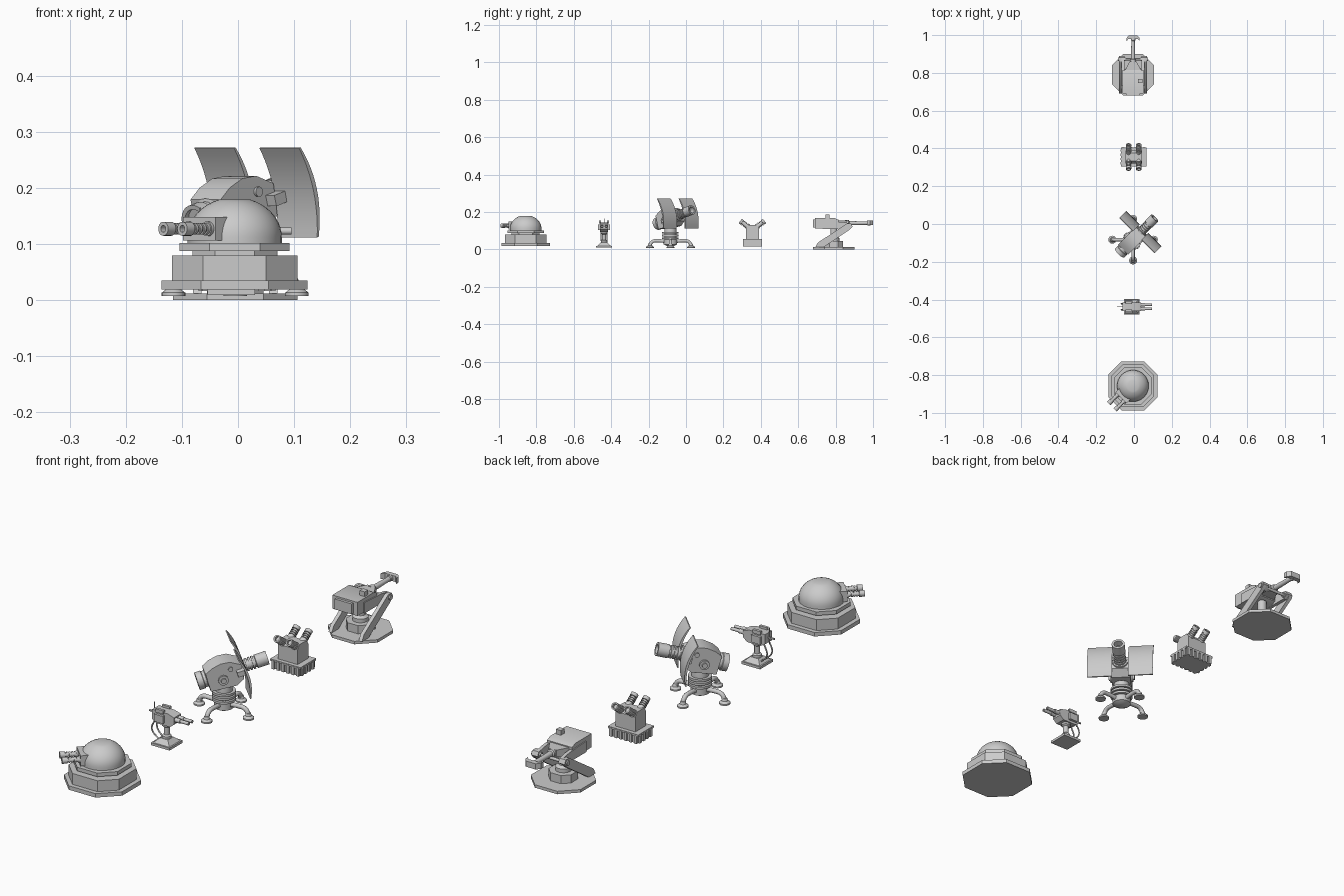
import bpy, bmesh, math
from mathutils import Matrix, Vector

cube = bpy.data.objects.get("Cube")
if cube:
    bpy.data.objects.remove(cube, do_unlink=True)

GREY = (0.6, 0.6, 0.6, 1)
mat = bpy.data.materials.new("plain grey")
mat.use_nodes = True
mat.diffuse_color = GREY
mat.node_tree.nodes["Principled BSDF"].inputs["Base Color"].default_value = GREY

T = Matrix.Translation
SIDE = Matrix(((0, 0, 1), (1, 0, 0), (0, 1, 0))).to_4x4()  # outline drawn in y-z, depth along x


def finish(name, bm, m):
    bmesh.ops.recalc_face_normals(bm, faces=bm.faces)
    me = bpy.data.meshes.new(name)
    bm.to_mesh(me)
    bm.free()
    me.transform(m)
    me.materials.append(mat)
    ob = bpy.data.objects.new(name, me)
    bpy.context.collection.objects.link(ob)
    return ob


def box(name, m, center, size):
    bm = bmesh.new()
    bmesh.ops.create_cube(bm, size=1)
    ob = finish(name, bm, m @ T(center) @ Matrix.Diagonal((*size, 1)))
    return ob


def extrude(name, m, outline, z0, z1, taper=1.0):
    bm = bmesh.new()
    low = [bm.verts.new((x, y, z0)) for x, y in outline]
    top = [bm.verts.new((x * taper, y * taper, z1)) for x, y in outline]
    bm.faces.new(low)
    bm.faces.new(top)
    for i in range(len(low)):
        j = (i + 1) % len(low)
        bm.faces.new((low[i], low[j], top[j], top[i]))
    return finish(name, bm, m)


def turned(name, m, profile, n=24):
    """Revolve (radius, height) steps about the local z axis."""
    bm = bmesh.new()
    rings = []
    for r, z in profile:
        rings.append([bm.verts.new((r * math.cos(a), r * math.sin(a), z))
                      for a in (math.tau * i / n for i in range(n))])
    bm.faces.new(rings[0])
    bm.faces.new(rings[-1])
    for a, b in zip(rings, rings[1:]):
        for i in range(n):
            j = (i + 1) % n
            bm.faces.new((a[i], a[j], b[j], b[i]))
    return finish(name, bm, m)


def aim(p, d):
    return T(p) @ Vector(d).to_track_quat('Z', 'Y').to_matrix().to_4x4()


def rod(name, m, p, q, r, n=16):
    d = Vector(q) - Vector(p)
    return turned(name, m @ aim(p, d), [(r, 0), (r, d.length)], n)


def pipe(name, m, pts, r):
    cu = bpy.data.curves.new(name, 'CURVE')
    cu.dimensions = '3D'
    cu.bevel_depth, cu.bevel_resolution, cu.resolution_u = r, 3, 6
    cu.use_fill_caps = True
    sp = cu.splines.new('BEZIER')
    sp.bezier_points.add(len(pts) - 1)
    for b, p in zip(sp.bezier_points, pts):
        b.co = m @ Vector(p)
        b.handle_left_type = b.handle_right_type = 'AUTO'
    cu.materials.append(mat)
    ob = bpy.data.objects.new(name, cu)
    bpy.context.collection.objects.link(ob)


def octagon(a, b):
    return [(a, -b), (a, b), (b, a), (-b, a), (-a, b), (-a, -b), (-b, -a), (b, -a)]


def ribs(r_in, r_out, z0, z1, count):
    step = (z1 - z0) / count
    out = []
    for i in range(count):
        z = z0 + i * step
        out += [(r_out, z), (r_out, z + step * .6), (r_in, z + step * .6), (r_in, z + step)]
    return out


# Domed turret with twin guns
M = T((-.006, -.857, 0))
extrude("dome_base_plate", M, octagon(.13, .06), .019, .035)
extrude("dome_base_block", M, octagon(.112, .056), .035, .079)
extrude("dome_neck", M, octagon(.075, .035), .079, .087)
extrude("dome_collar", M, octagon(.098, .045), .087, .102)
arc = [math.radians(a) for a in range(0, 71, 7)]
turned("dome_shell", M, [(.084, .1)] + [(.084 * math.cos(a), .112 + .071 * math.sin(a)) for a in arc], 32)
G = M @ T((0, 0, .127)) @ Matrix.Rotation(math.radians(-45), 4, 'Z')
box("gun_mantlet", G, (0, -.074, 0), (.082, .03, .042))
for s in (-1, 1):
    turned("dome_gun", G @ aim((s * .024, -.08, 0), (0, -1, 0)),
           [(.013, 0), (.013, .015)] + ribs(.008, .0105, .015, .055, 4) + [(.0125, .056), (.0125, .076), (.006, .076), (.006, .06)])

# Small sentry gun
M = T((-.012, -.438, 0))
box("sentry_base_plate", M, (0, 0, .014), (.084, .084, .01))
square = [(-.036, -.036), (.036, -.036), (.036, .036), (-.036, .036)]
extrude("sentry_base_cone", M, square, .019, .036, .5)
turned("sentry_column", M, [(.017, .034), (.017, .045), (.011, .05), (.011, .08), (.018, .085), (.018, .1)])
extrude("sentry_body", M @ T((0, 0, 0)) @ Matrix.Rotation(math.pi / 2, 4, 'X'),
        [(-.05, .105), (-.03, .093), (.03, .093), (.048, .108), (.048, .135), (.02, .144), (-.05, .144)], -.022, .022)
for s in (-1, 1):
    box("sentry_side_pod", M, (-.015, s * .026, .118), (.04, .012, .03))
    box("sentry_sight", M, (-.015, s * .021, .146), (.035, .011, .014))
    turned("sentry_barrel", M @ aim((.045, s * .011, .123), (1, 0, 0)),
           [(.009, 0), (.009, .025), (.0065, .026), (.0065, .062), (.003, .062), (.003, .05)], 16)
    pipe("sentry_cable", M, [(-.025, s * .012, .025), (-.055, s * .016, .06), (-.04, s * .016, .105)], .003)
rod("sentry_aerial", M, (-.055, 0, .1), (-.055, 0, .165), .0014, 8)
box("sentry_aerial_mount", M, (-.063, 0, .125), (.03, .005, .006))

# Four-legged cannon with curved shields
M = T((-.005, -.083, 0))
for i in range(4):
    L = M @ Matrix.Rotation(i * math.pi / 2, 4, 'Z')
    turned("leg_foot", L @ T((.11, 0, 0)), [(.021, .007), (.021, .013), (.012, .02), (.009, .03)])
    pipe("leg_arm", L, [(.015, 0, .04), (.065, 0, .046), (.098, 0, .041), (.11, 0, .02)], .009)
turned("leg_hub", M, [(.02, .018), (.036, .026), (.036, .052), (.028, .056)])
turned("pedestal_rings", M, ribs(.032, .044, .055, .1, 3) + [(.03, .118)], 28)
C = M @ T((0, 0, .165)) @ Matrix.Rotation(math.radians(-45), 4, 'Z') @ Matrix.Rotation(math.radians(16), 4, 'X')
extrude("cannon_body", C @ SIDE, [(-.068, -.04), (.03, -.05), (.062, -.032), (.068, .025), (.03, .05), (-.005, .055), (-.04, .048), (-.068, .034)], -.038, .038)
turned("cannon_breech", C @ aim((0, -.05, 0), (0, -1, 0)),
       [(.036, 0), (.036, .018), (.031, .02), (.031, .03), (.034, .032), (.034, .054), (.026, .054), (.026, .044)])
turned("cannon_barrel", C @ aim((0, .05, 0), (0, 1, 0)),
       [(.03, 0), (.03, .02)] + ribs(.02, .025, .022, .072, 4) + [(.026, .074), (.026, .118), (.017, .118), (.017, .09)])
outer = [(.061 + .019 * (1 - t * t), .011 + .083 * t) for t in [i / 6 - 1 for i in range(13)]]
inner = [(y - .004 - .005 * (1 - ((z - .011) / .083) ** 2), z) for y, z in reversed(outer)]
for s in (-1, 1):
    a, b = sorted((s * .032, s * .132))
    extrude("curved_shield", C @ SIDE, outer + inner, a, b)
    box("shield_bracket", C, (s * .045, .058, 0), (.03, .03, .02))
    rod("cannon_side_hub", C, (s * .036, -.012, -.01), (s * .046, -.012, -.01), .019, 20)
    rod("cannon_side_cap", C, (s * .046, -.012, -.01), (s * .052, -.012, -.01), .01)
    rod("cannon_side_bolt", C, (s * .036, .025, .022), (s * .043, .025, .022), .009)

# Four-barrelled box launcher
M = T((-.002, .355, 0))
box("launcher_base", M, (0, 0, .034), (.126, .09, .036))
box("launcher_base_lip", M, (0, 0, .05), (.136, .1, .008))
for s in (-1, 1):
    for i in range(6):
        box("base_rib", M, (-.055 + i * .022, s * .046, .033), (.012, .011, .034))
    for i in range(4):
        box("base_end_rib", M, (s * .063, -.034 + i * .0227, .033), (.011, .012, .034))
extrude("launcher_body", M @ SIDE, [(-.034, .052), (.034, .052), (.034, .114), (.022, .13), (-.022, .13), (-.034, .114)], -.044, .044)
for s in (-1, 1):
    for x in (-.027, .027):
        turned("launcher_barrel", M @ aim((x, s * .012, .112), (0, s * .8, .6)),
               [(.015, 0), (.015, .02)] + ribs(.01, .0145, .02, .052, 4) + [(.0145, .053), (.0145, .066), (.009, .066), (.009, .055)], 20)

# Folding-arm gun
M = T((-.005, .79, 0))
extrude("arm_base_plate", M, octagon(.111, .05), 0, .012)
extrude("arm_hub", M, octagon(.05, .023), .012, .045)
turned("arm_hub_post", M, [(.03, .045), (.03, .06), (.018, .068), (.018, .11)])
for s in (-1, 1):
    a, b = sorted((s * .06, s * .075))
    extrude("lower_arm", M @ SIDE, [(-.098, .012), (-.055, .012), (.085, .105), (.1, .122), (.092, .138), (.07, .138), (-.085, .036)], a, b)
    a, b = sorted((s * .046, s * .06))
    extrude("upper_arm", M @ SIDE, [(-.06, .108), (.08, .108), (.1, .122), (.092, .138), (.05, .146), (-.06, .152)], a, b)
    rod("elbow_pin", M, (s * .04, .082, .123), (s * .08, .082, .123), .01)
rod("elbow_axle", M, (-.05, .082, .123), (.05, .082, .123), .006)
extrude("arm_gun_body", M @ SIDE, [(-.1, .112), (.0, .108), (.025, .12), (.025, .158), (.005, .167), (-.1, .167)], -.056, .056)
box("arm_gun_back_frame", M, (0, -.105, .139), (.076, .012, .042))
box("arm_gun_sight", M, (.038, -.033, .176), (.022, .022, .02))
extrude("arm_gun_neck", M, [(-.045, .02), (.045, .02), (.018, .07), (-.018, .07)], .125, .154)
turned("arm_gun_barrel", M @ aim((0, .06, .14), (0, 1, 0)),
       [(.016, 0), (.016, .02), (.011, .024), (.009, .12), (.012, .122), (.012, .136)])
extrude("arm_gun_tip", M, [(-.035, .178), (-.024, .19), (.024, .19), (.035, .178), (.035, .194), (.022, .209), (-.022, .209), (-.035, .194)], .13, .153)

# Smooth round parts, keep edges crisp
for ob in bpy.context.collection.objects:
    ob.select_set(ob.type == 'MESH' and ob.active_material == mat)
bpy.context.view_layer.objects.active = bpy.data.objects["dome_shell"]
bpy.ops.object.shade_smooth_by_angle(angle=math.radians(30))
